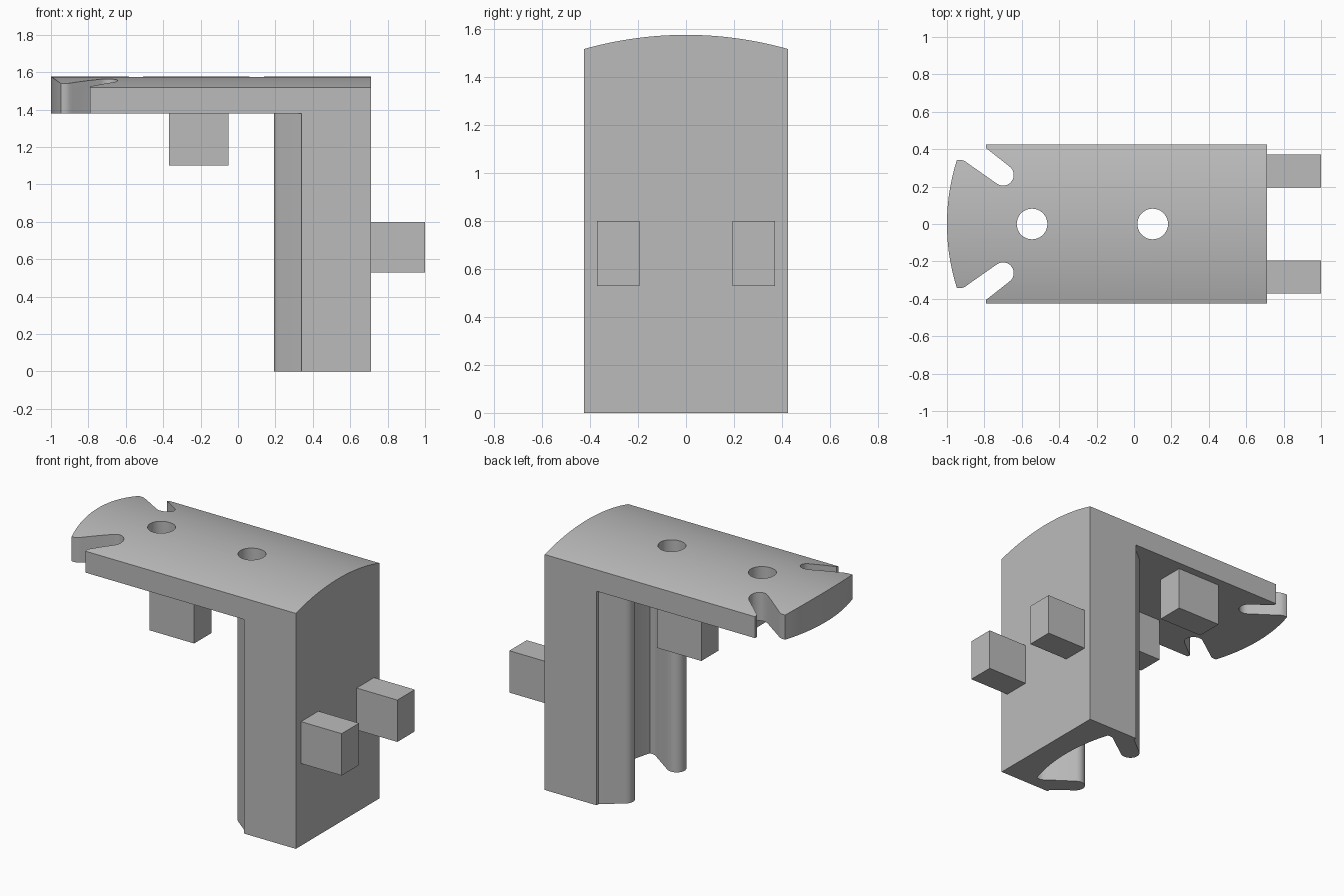
import bpy, bmesh
from math import sin, cos, sqrt, radians

if "Cube" in bpy.data.objects:
    bpy.data.objects.remove(bpy.data.objects["Cube"])

grey = bpy.data.materials.new("plain grey")
grey.use_nodes = True
tone = (0.5, 0.5, 0.5, 1)
grey.diffuse_color = tone
grey.node_tree.nodes["Principled BSDF"].inputs["Base Color"].default_value = tone

HALF_W, BACK, UNDER, CROWN, EAVE = 0.425, 0.71, 1.38, 1.577, 1.518


def prism(name, points, step):
    """Extrude a closed loop of 3D points along the vector step."""
    bm = bmesh.new()
    face = bm.faces.new([bm.verts.new(p) for p in points])
    ext = bmesh.ops.extrude_face_region(bm, geom=[face])
    moved = [v for v in ext["geom"] if isinstance(v, bmesh.types.BMVert)]
    bmesh.ops.translate(bm, verts=moved, vec=step)
    bmesh.ops.recalc_face_normals(bm, faces=bm.faces)
    mesh = bpy.data.meshes.new(name)
    bm.to_mesh(mesh)
    bm.free()
    mesh.materials.append(grey)
    obj = bpy.data.objects.new(name, mesh)
    bpy.context.collection.objects.link(obj)
    return obj


def sagged(half, rise, steps):
    """Points (across, height) on a shallow arc whose top is at height 0."""
    r = (half ** 2 + rise ** 2) / (2 * rise)
    span = [half * (2 * i / steps - 1) for i in range(steps + 1)]
    return [(s, sqrt(r * r - s * s) - r) for s in span]


def cut(obj, cutter):
    cutter.hide_render = True
    mod = obj.modifiers.new("cut", "BOOLEAN")
    mod.operation = "DIFFERENCE"
    mod.solver = "EXACT"
    mod.object = cutter
    bpy.context.view_layer.objects.active = obj
    bpy.ops.object.modifier_apply(modifier=mod.name)
    bpy.data.objects.remove(cutter)


# Solid block with a gently domed top
dome = [(-1.1, y, CROWN + h) for y, h in sagged(HALF_W, CROWN - EAVE, 32)]
body = prism("bracket_body", [(-1.1, HALF_W, 0), *dome[::-1], (-1.1, -HALF_W, 0)][1:] +
             [(-1.1, HALF_W, 0)], (BACK + 1.1, 0, 0))

# Joint outline: slanted round-ended slots either side of a flared tongue
slot = [(-0.70 + 0.057 * cos(radians(a)), 0.262 + 0.057 * sin(radians(a)))
        for a in range(54, -127, -15)]
side = [(-0.79, 0.6), (-0.79, 0.405), *slot,
        (-0.885, 0.322), (-0.902, 0.335), (-0.92, 0.342)]
nose = [(-1 - h, y) for y, h in sagged(0.342, 0.053, 20)]
joint = [(x, -y) for x, y in side] + nose + side[::-1]


def joint_cutter(name, flip, z0, z1):
    """Everything outside the tongue, or its mirrored socket."""
    pts = joint + [(-1.4, 0.6), (-1.4, -0.6)]
    if flip:
        pts = [(-0.45 - x, y) for x, y in joint] + [(-1.4, 0.6), (-1.4, -0.6)]
    return prism(name, [(x, y, z0) for x, y in pts], (0, 0, z1 - z0))


# Space below the plate, with the socket running down the column
cut(body, joint_cutter("socket_cutter", True, -0.2, UNDER))
# Tongue at the end of the plate
cut(body, joint_cutter("tongue_cutter", False, 1.2, 1.8))

# Two round through holes
for x in (-0.545, 0.1):
    ring = [(x + 0.082 * cos(radians(a)), 0.082 * sin(radians(a)), 1.25)
            for a in range(0, 360, 10)]
    cut(body, prism("hole_cutter", ring, (0, 0, 0.5)))


# Square pegs: a pair behind the column and a pair below the plate
def peg(name, x0, x1, z0, z1, sign):
    a, b = sign * 0.195, sign * 0.372
    prism(name, [(x0, a, z0), (x1, a, z0), (x1, b, z0), (x0, b, z0)], (0, 0, z1 - z0))


for label, sign in (("left", 1), ("right", -1)):
    peg("back_peg_" + label, BACK - 0.02, 1.0, 0.53, 0.8, sign)
    peg("under_peg_" + label, -0.37, -0.052, 1.1, UNDER + 0.02, sign)

# Smooth the curved walls, keep the corners crisp
bpy.ops.object.select_all(action="DESELECT")
body.select_set(True)
bpy.context.view_layer.objects.active = body
bpy.ops.object.shade_smooth_by_angle(angle=radians(30))
